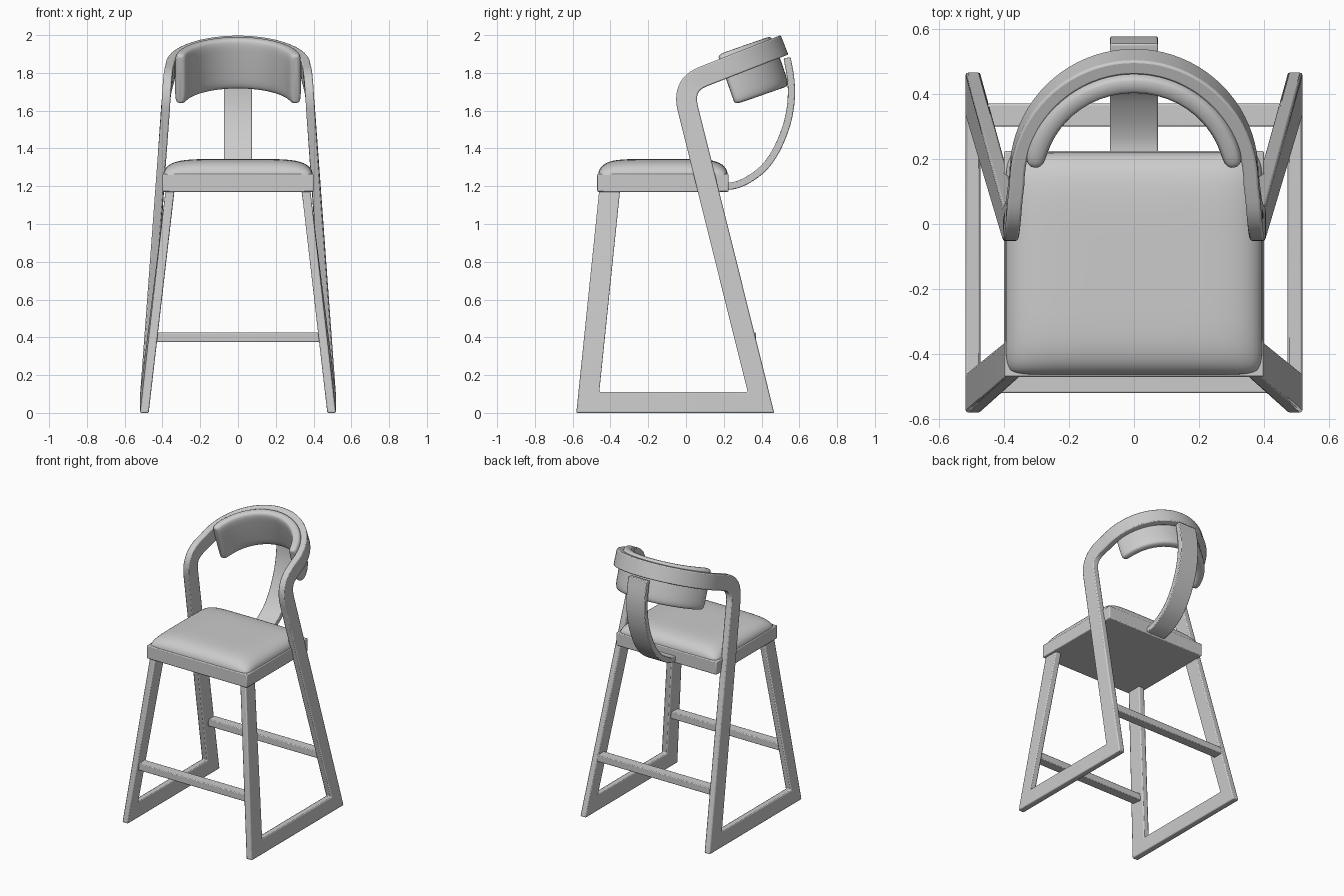
import bpy, bmesh
from math import sin, cos, pi, sqrt, copysign
from mathutils import Vector

if "Cube" in bpy.data.objects:
    bpy.data.objects.remove(bpy.data.objects["Cube"])

grey = bpy.data.materials.new("plain_grey")
grey.use_nodes = True
COLOUR = (0.6, 0.6, 0.6, 1)
grey.diffuse_color = COLOUR
grey.node_tree.nodes["Principled BSDF"].inputs["Base Color"].default_value = COLOUR


def finish(name, bm, bevel=0.0):
    """Turn a bmesh into a shaded, optionally bevelled object."""
    bmesh.ops.recalc_face_normals(bm, faces=bm.faces)
    mesh = bpy.data.meshes.new(name)
    bm.to_mesh(mesh)
    bm.free()
    mesh.materials.append(grey)
    ob = bpy.data.objects.new(name, mesh)
    bpy.context.collection.objects.link(ob)
    bpy.ops.object.select_all(action='DESELECT')
    ob.select_set(True)
    bpy.context.view_layer.objects.active = ob
    bpy.ops.object.shade_smooth_by_angle(angle=0.6)
    if bevel:
        mod = ob.modifiers.new("soft_edges", 'BEVEL')
        mod.width, mod.segments, mod.limit_method = bevel, 2, 'ANGLE'
        mod.angle_limit = 0.7
    return ob


def loft(name, rings, bevel=0.0):
    """Skin a list of closed rings and cap both ends."""
    bm = bmesh.new()
    loops = [[bm.verts.new(p) for p in ring] for ring in rings]
    n = len(loops[0])
    for a, b in zip(loops, loops[1:]):
        for i in range(n):
            j = (i + 1) % n
            bm.faces.new((a[i], a[j], b[j], b[i]))
    bm.faces.new(loops[0])
    bm.faces.new(loops[-1])
    return finish(name, bm, bevel)


def ribbon(name, stations, half_n, half_w, bevel):
    """Sweep a rectangle along (centre, side direction) stations with mitred corners."""
    pts = [Vector(p) for p, _ in stations]
    rings = []
    for i, (_, side) in enumerate(stations):
        back = (pts[i] - pts[max(i - 1, 0)]).normalized()
        ahead = (pts[min(i + 1, len(pts) - 1)] - pts[i]).normalized()
        t = (back + ahead).normalized()
        side = Vector(side).normalized()
        w = t.cross(side).normalized() * half_w / max(t.dot(ahead), t.dot(back))
        s = side * half_n
        rings.append([pts[i] + s + w, pts[i] - s + w, pts[i] - s - w, pts[i] + s - w])
    return loft(name, rings, bevel)


def box(name, lo, hi, bevel):
    (x0, y0, z0), (x1, y1, z1) = lo, hi
    rings = [[(x0, y0, z), (x1, y0, z), (x1, y1, z), (x0, y1, z)] for z in (z0, z1)]
    return loft(name, rings, bevel)


# Continuous frame: legs, floor rails, bends and the tilted back hoop
SLOPE = 0.39
X = (1, 0, 0)


def hoop_z(y):
    return 1.94 - SLOPE * (0.5 - y)


half = [((0.357, -0.402, 1.2), X), ((0.495, -0.52, 0.055), X), ((0.495, 0.397, 0.055), X)]
start = Vector((0.384, 0.01, 1.61))
corner = Vector((0.376, -0.022, hoop_z(-0.022)))
end = Vector((0.366, 0.09, hoop_z(0.09)))
for i in range(11):
    t = i / 10
    half.append((start * (1 - t) ** 2 + corner * 2 * t * (1 - t) + end * t * t, X))
ARC = 20
for i in range(ARC + 1):
    a = pi / 2 * i / ARC
    y = 0.14 + 0.36 * sin(a)
    half.append(((0.36 * cos(a), y, hoop_z(y)), (cos(a), sin(a), SLOPE * sin(a))))
mirrored = [((-p[0], p[1], p[2]), (-n[0], n[1], n[2])) for p, n in reversed(half[:-1])]
ribbon("frame", half + mirrored, 0.023, 0.055, 0.007)

# Foot rails
for name, y in (("front_foot_rail", -0.485), ("rear_foot_rail", 0.335)):
    box(name, (-0.45, y - 0.035, 0.375), (0.45, y + 0.035, 0.425), 0.005)

# Seat board
box("seat_base", (-0.4, -0.47, 1.17), (0.4, 0.225, 1.265), 0.006)

# Domed seat cushion
N = 32
bm = bmesh.new()
bmesh.ops.create_grid(bm, x_segments=N, y_segments=N, size=1)
for v in bm.verts:
    u, w = sin(v.co.x * pi / 2), sin(v.co.y * pi / 2)
    dome = sqrt(max(0, (1 - u ** 6) * (1 - w ** 6)))
    v.co = (0.395 * u * (1 - 0.04 * w ** 16), -0.122 + 0.342 * w * (1 - 0.04 * u ** 16),
            1.262 + 0.082 * dome)
finish("seat_cushion", bm)

# Curved back cushion with rounded ends
rings = []
STEPS = 36
first = 0.14
for i in range(STEPS + 1):
    k = -cos(pi * i / STEPS)
    a = pi / 2 - k * (pi / 2 - first)
    taper = max(0, 1 - abs(k) ** 30) ** 0.5
    y = 0.15 + 0.297 * sin(a)
    centre = Vector((0.31 * cos(a), y, 1.92 - 0.35 * (0.447 - y)))
    out = Vector((cos(a), sin(a), 0.35 * sin(a))).normalized()
    up = Vector((0, -0.35, 1)).normalized()
    ring = []
    for j in range(28):
        b = 2 * pi * j / 28
        c, s = cos(b), sin(b)
        thick = copysign(abs(c) ** 0.5, c) * 0.034 * (0.3 + 0.7 * taper)
        tall = copysign(abs(s) ** 0.4, s) * 0.14 * (0.88 + 0.12 * taper)
        ring.append(centre + out * thick + up * (tall - 0.07))
    rings.append(ring)
loft("back_cushion", rings)

# Bent centre support from the seat to the hoop
ctrl = [(0.2, 1.2), (0.26, 1.205), (0.33, 1.235), (0.41, 1.295), (0.475, 1.385),
        (0.525, 1.5), (0.55, 1.6), (0.558, 1.69), (0.553, 1.78), (0.535, 1.88)]


def spline(p, q, r, s, t):
    """Smooth point between q and r."""
    return 0.5 * (2 * q + (r - p) * t + (2 * p - 5 * q + 4 * r - s) * t * t
                  + (3 * q - p - 3 * r + s) * t ** 3)


pts = [Vector((0, y, z)) for y, z in ctrl]
pts = [pts[0] * 2 - pts[1]] + pts + [pts[-1] * 2 - pts[-2]]
path = []
for i in range(len(pts) - 3):
    path += [(spline(*pts[i:i + 4], t / 4), X) for t in range(4)]
path.append((pts[-2], X))
ribbon("back_support", path, 0.074, 0.019, 0.005)
